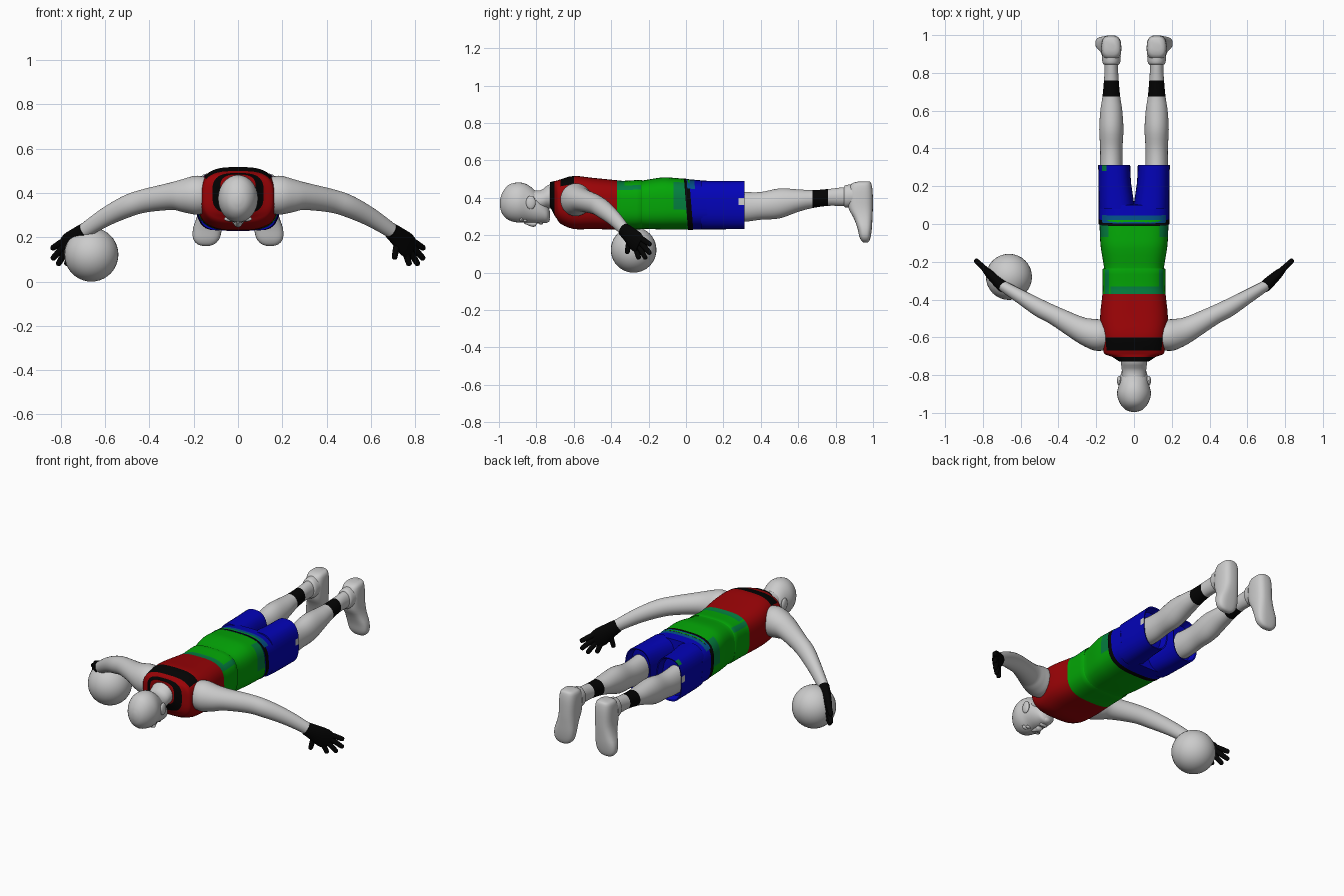
import bpy, bmesh, math
from mathutils import Vector

if "Cube" in bpy.data.objects:
    bpy.data.objects.remove(bpy.data.objects["Cube"])


def material(name, rgb):
    m = bpy.data.materials.new(name)
    m.use_nodes = True
    m.diffuse_color = (*rgb, 1)
    m.node_tree.nodes["Principled BSDF"].inputs["Base Color"].default_value = (*rgb, 1)
    return m


GREY = material("pale grey", (0.6, 0.6, 0.6))
BLACK = material("black", (0.001, 0.001, 0.001))
RED = material("red", (0.33, 0.001, 0.002))
GREEN = material("green", (0.001, 0.38, 0.002))
BLUE = material("blue", (0.001, 0.001, 0.48))
TEAL = material("teal", (0.001, 0.21, 0.05))
SEA = material("sea blue", (0.001, 0.08, 0.25))


def spline(p, q, r, s, t):
    return [0.5 * (2 * b + (c - a) * t + (2 * a - 5 * b + 4 * c - d) * t * t
                   + (3 * b - a - 3 * c + d) * t ** 3) for a, b, c, d in zip(p, q, r, s)]


def finish(ob, angle=50):
    bpy.ops.object.select_all(action="DESELECT")
    ob.select_set(True)
    bpy.context.view_layer.objects.active = ob
    bpy.ops.object.shade_smooth_by_angle(angle=math.radians(angle))
    return ob


def loft(name, keys, mats, rule=None, axis=None, ref=(0, 0, 1), power=2.0, sub=3, sides=32):
    """Skin rings (x, y, z, half width, half height) along a smooth path."""
    ref, n, rings = Vector(ref), len(keys) - 1, []
    for i in range(n):
        four = [keys[max(0, min(n, i + d))] for d in (-1, 0, 1, 2)]
        rings += [(i + j / sub, spline(*four, j / sub)) for j in range(sub)]
    rings.append((n, keys[-1]))
    centres = [Vector(r[1][:3]) for r in rings]
    bm, loops = bmesh.new(), []
    for i, (t, k) in enumerate(rings):
        ahead = centres[min(i + 1, len(rings) - 1)] - centres[max(i - 1, 0)]
        tangent = (Vector(axis) if axis else ahead).normalized()
        side = tangent.cross(ref).normalized()
        up = side.cross(tangent)
        loop = []
        for j in range(sides):
            a = 2 * math.pi * j / sides
            u, v = [math.copysign(abs(w) ** (2 / power), w) for w in (math.cos(a), math.sin(a))]
            loop.append(bm.verts.new(centres[i] + side * u * k[3] + up * v * k[4]))
        loops.append(loop)
    spans = []
    for i in range(len(loops) - 1):
        for j in range(sides):
            m = (j + 1) % sides
            f = bm.faces.new((loops[i][j], loops[i][m], loops[i + 1][m], loops[i + 1][j]))
            spans.append((f, (rings[i][0] + rings[i + 1][0]) / 2))
    bm.faces.new(loops[0])
    bm.faces.new(loops[-1])
    bmesh.ops.recalc_face_normals(bm, faces=bm.faces[:])
    if rule:
        for f, t in spans:
            f.material_index = mats.index(rule(t, f.normal, f.calc_center_median()))
    mesh = bpy.data.meshes.new(name)
    bm.to_mesh(mesh)
    bm.free()
    for m in mats:
        mesh.materials.append(m)
    ob = bpy.data.objects.new(name, mesh)
    bpy.context.collection.objects.link(ob)
    return finish(ob)


def ball(name, centre, size, mat):
    bpy.ops.mesh.primitive_uv_sphere_add(segments=32, ring_count=20, location=centre)
    ob = bpy.context.object
    ob.name, ob.scale = name, size
    ob.data.materials.append(mat)
    return finish(ob, 60)


def along_y(rows, x=0):
    return [(x, y, z, a, b) for y, z, a, b in rows]


Y = (0, 1, 0)


# Vest: collar, back band, red chest, green waist with teal trim
def vest_colour(t, normal, c):
    if t < 1 or (3 < t < 4 and normal.z > 0.6 and abs(c.x) < 0.158):
        return BLACK
    if t < 6:
        return RED
    if t < 7 and c.z > 0.44 and c.x > -0.12:
        return TEAL
    if t < 8 and c.z > 0.44 and abs(normal.x) > 0.6:
        return TEAL
    if t > 11 and c.z > 0.345 and abs(normal.x) > 0.5:
        return TEAL
    return GREEN


vest = [(-.727, .418, .08, .066), (-.703, .398, .116, .092), (-.69, .39, .152, .102),
        (-.67, .38, .163, .119), (-.60, .375, .17, .142), (-.50, .37, .18, .137),
        (-.37, .362, .167, .132), (-.33, .361, .166, .130), (-.24, .364, .166, .132),
        (-.235, .363, .158, .129), (-.13, .37, .175, .139), (-.068, .369, .18, .138),
        (.02, .365, .183, .134)]
loft("vest", along_y(vest), [RED, GREEN, BLACK, TEAL], vest_colour, Y, power=3.1, sides=64)


# Shorts: slanted waistband, hips and two legs with recessed hems
def hip_colour(t, normal, c):
    if t < 1 or (t < 2 and normal.z < 0.6):
        return BLACK
    return SEA if t < 3 and normal.z > 0.6 else BLUE


hips = [(.0, .366, .187, .138), (.014, .365, .187, .137), (.028, .364, .187, .135),
        (.055, .363, .187, .134), (.11, .361, .187, .131)]
loft("shorts_hips", along_y(hips), [BLUE, BLACK, SEA], hip_colour, (0, 1, .08), power=3, sub=1,
     sides=48)

# Neck and head, face downwards
loft("neck", along_y([(-.85, .39, .06, .06), (-.78, .385, .064, .054), (-.73, .408, .07, .064),
                      (-.66, .40, .08, .075)]), [GREY], axis=Y)
head = [(-.995, .37, .012, .016), (-.983, .37, .045, .055), (-.95, .375, .074, .093),
        (-.90, .375, .09, .107), (-.85, .37, .08, .102), (-.80, .348, .071, .084),
        (-.765, .327, .06, .062), (-.74, .312, .045, .044), (-.728, .31, .015, .018)]
loft("head", along_y(head), [GREY], axis=Y)
loft("nose", [(0, -.865, .272, .009, .01), (0, -.825, .262, .014, .016),
              (0, -.805, .262, .02, .014), (0, -.797, .27, .012, .008)], [GREY], axis=Y, sides=16)
ball("lips", (0, -.775, .266), (.026, .012, .01), GREY)
ball("chin", (0, -.745, .285), (.026, .017, .018), GREY)


# Hem colours: a side notch on both legs, a teal patch on the right one
def leg_colour(t, normal, c):
    if 3 < t < 4 and abs(c.x) > .17 and 0 < c.z - .362 < .03:
        return GREY
    return TEAL if 3 < t < 4 and c.x < -.14 and normal.z > .5 else BLUE


# Paired limbs
for s, word in ((1, "left"), (-1, "right")):
    def mirrored(keys):
        return [(s * k[0], *k[1:]) for k in keys]

    ball(word + "_ear", (s * .078, -.83, .375), (.012, .026, .036), GREY)
    ball(word + "_eye", (s * .035, -.86, .279), (.015, .01, .009), GREY)
    ball(word + "_brow", (s * .035, -.88, .283), (.028, .01, .012), GREY)

    arm = [(.11, -.60, .39, .06, .07), (.18, -.59, .39, .083, .088), (.24, -.575, .388, .076, .077),
           (.30, -.55, .385, .064, .062), (.42, -.485, .365, .05, .053), (.50, -.445, .34, .047, .05),
           (.60, -.385, .29, .037, .042), (.70, -.325, .225, .028, .033)]
    loft(word + "_arm", mirrored(arm), [GREY], sub=4)

    # Glove: palm, four fingers and thumb
    palm = [(.69, -.333, .23, .031, .037), (.72, -.305, .205, .03, .045),
            (.76, -.268, .168, .024, .056), (.785, -.245, .145, .016, .048)]
    loft(word + "_glove_palm", mirrored(palm), [BLACK])
    fingers = {"index": (.795, .178, .842, .148), "middle": (.79, .155, .84, .10),
               "ring": (.775, .14, .815, .073), "little": (.757, .13, .775, .072),
               "thumb": (.72, .18, .705, .10)}
    for finger, (x0, z0, x1, z1) in fingers.items():
        path = []
        for t, r in ((-.25, .015), (.2, .015), (.6, .014), (.92, .012), (1, .004)):
            x = x0 + (x1 - x0) * t
            path.append((x, -.33 + (x - .69) * .93, z0 + (z1 - z0) * t, r, r))
        loft(f"{word}_glove_{finger}", mirrored(path), [BLACK], ref=(0, 1, 0), sides=12)

    # Shorts leg
    leg = [(.09, .08, .362, .095, .13), (.094, .12, .361, .093, .13), (.102, .22, .361, .086, .129),
           (.104, .28, .362, .085, .129), (.105, .312, .362, .085, .129),
           (.105, .31, .362, .079, .122), (.105, .27, .362, .07, .11)]
    loft(word + "_shorts_leg", mirrored(leg), [BLUE, GREY, TEAL], leg_colour, Y, power=2.6, sub=1)

    # Lower leg with ankle band
    calf = [(.20, .36, .062, .085), (.31, .352, .06, .08), (.40, .357, .059, .074),
            (.50, .37, .064, .08), (.60, .385, .058, .06), (.675, .393, .047, .048),
            (.76, .402, .039, .045), (.83, .406, .036, .049), (.91, .41, .042, .05)]
    loft(word + "_lower_leg", along_y(calf, s * .12), [GREY, BLACK],
         lambda t, n, c: BLACK if 5 < t < 6 else GREY, Y, sub=4)

    # Shoe: heel up, toes down, sole facing back
    shoe = [(.12, .952, .487, .025, .03), (.12, .938, .475, .046, .053), (.12, .932, .43, .053, .066),
            (.122, .933, .35, .053, .066), (.128, .946, .295, .057, .051),
            (.138, .955, .24, .065, .039), (.143, .957, .195, .06, .031),
            (.145, .959, .17, .04, .021), (.145, .96, .161, .015, .01)]
    loft(word + "_shoe", mirrored(shoe), [GREY], axis=(0, 0, -1), ref=Y, power=2.8)
    cuff = [(.845, .408, .04, .052), (.855, .408, .047, .06), (.89, .41, .05, .062)]
    loft(word + "_shoe_cuff", along_y(cuff, s * .12), [GREY], axis=Y)

# Ball resting under the right hand
ball("ball", (-.662, -.28, .122), (.122, .122, .122), GREY)
